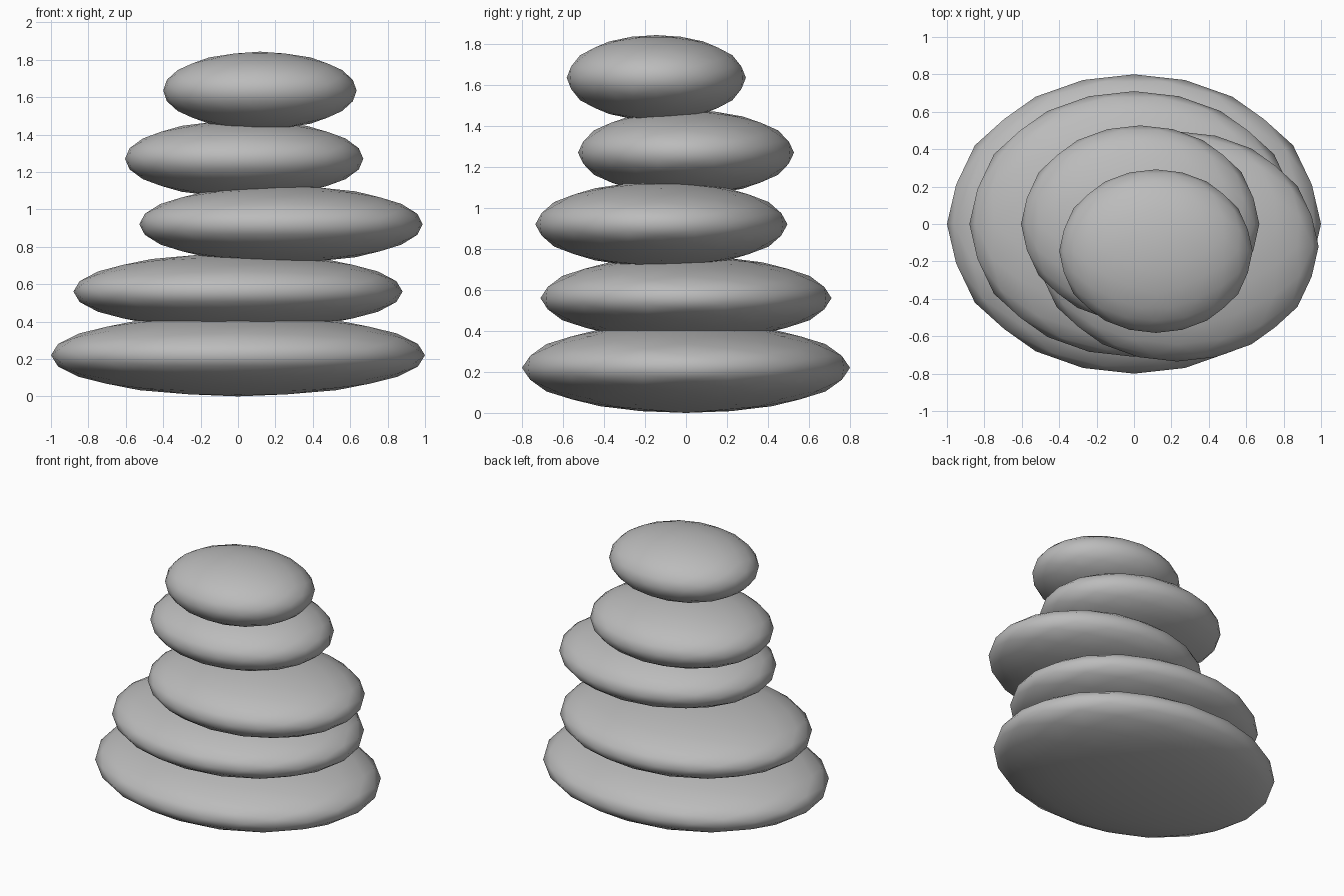
import bpy, bmesh
from mathutils import Vector
from itertools import product

if "Cube" in bpy.data.objects:
    bpy.data.objects.remove(bpy.data.objects["Cube"])

# one flat stone colour
grey = bpy.data.materials.new("stone grey")
grey.diffuse_color = (0.5, 0.5, 0.5, 1)
grey.use_nodes = True
grey.node_tree.nodes["Principled BSDF"].inputs["Base Color"].default_value = grey.diffuse_color

T = (1 + 5 ** 0.5) / 2


def ball_mesh(name):
    """Icosahedral ball with its symmetry planes on the axes, split twice."""
    bm = bmesh.new()
    for a, b in product((-1, 1), (-T, T)):
        for co in ((a, b, 0), (0, a, b), (b, 0, a)):
            bm.verts.new(co)
    bmesh.ops.convex_hull(bm, input=bm.verts[:])
    for _ in range(2):
        for v in bm.verts:
            v.co.normalize()
        bmesh.ops.subdivide_edges(bm, edges=bm.edges[:], cuts=1, use_grid_fill=True)
    for v in bm.verts:
        v.co.normalize()
    bmesh.ops.recalc_face_normals(bm, faces=bm.faces[:])
    me = bpy.data.meshes.new(name)
    bm.to_mesh(me)
    bm.free()
    return me


def stone(name, centre, radii):
    me = ball_mesh(name)
    for v in me.vertices:
        v.co = Vector(c + r * p for c, r, p in zip(centre, radii, v.co))
    me.polygons.foreach_set("use_smooth", [True] * len(me.polygons))
    me.materials.append(grey)
    ob = bpy.data.objects.new(name, me)
    bpy.context.collection.objects.link(ob)


# stacked pebbles, bottom to top
stone("base_stone", (0, 0, 0.22), (1.0, 0.8, 0.22))
stone("second_stone", (0, 0, 0.56), (0.88, 0.71, 0.205))
stone("middle_stone", (0.23, -0.12, 0.92), (0.757, 0.615, 0.207))
stone("fourth_stone", (0.033, 0, 1.27), (0.637, 0.527, 0.207))
stone("top_stone", (0.117, -0.145, 1.635), (0.517, 0.437, 0.208))
